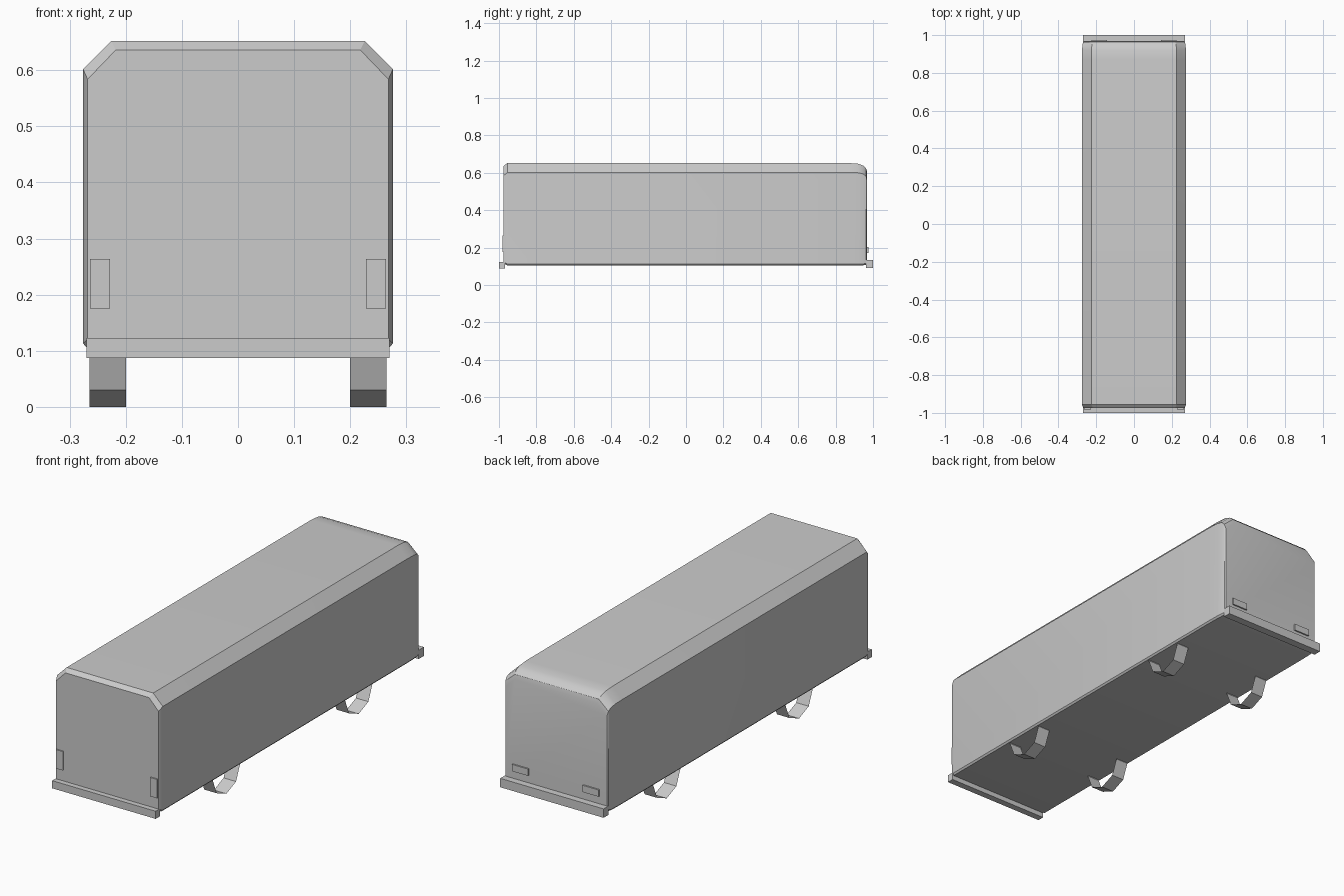
import bpy, bmesh
from math import radians
from mathutils import Matrix

cube = bpy.data.objects.get("Cube")
if cube:
    bpy.data.objects.remove(cube, do_unlink=True)

grey = bpy.data.materials.new("light grey")
grey.use_nodes = True
grey.diffuse_color = (0.6, 0.6, 0.6, 1)
grey.node_tree.nodes["Principled BSDF"].inputs["Base Color"].default_value = (0.6, 0.6, 0.6, 1)


def finish(name, bm, fix_normals=True):
    if fix_normals:
        bmesh.ops.recalc_face_normals(bm, faces=bm.faces)
    mesh = bpy.data.meshes.new(name)
    bm.to_mesh(mesh)
    bm.free()
    mesh.materials.append(grey)
    obj = bpy.data.objects.new(name, mesh)
    bpy.context.collection.objects.link(obj)
    return obj


def box(name, x, y, z):
    bm = bmesh.new()
    size = [r[1] - r[0] for r in (x, y, z)]
    mid = [(r[0] + r[1]) / 2 for r in (x, y, z)]
    bmesh.ops.create_cube(bm, size=1, matrix=Matrix.Translation(mid) @ Matrix.Diagonal((*size, 1)))
    return finish(name, bm)


# Body: chamfered section lofted from front to back, with a rounded rear roof
# station: y, half width, bottom, shoulder height, roof height
stations = [
    (-0.975, 0.268, 0.113, 0.584, 0.636),
    (-0.955, 0.276, 0.105, 0.602, 0.652),
    (0.87, 0.276, 0.105, 0.602, 0.652),
    (0.92, 0.275, 0.105, 0.600, 0.648),
    (0.948, 0.273, 0.105, 0.594, 0.638),
    (0.963, 0.269, 0.108, 0.580, 0.624),
    (0.968, 0.264, 0.113, 0.557, 0.605),
]
bm = bmesh.new()
rings = []
for y, w, bottom, shoulder, roof in stations:
    half = [(w - 0.007, bottom), (w, bottom + 0.008), (w, shoulder), (w - 0.05, roof)]
    section = half + [(-x, z) for x, z in reversed(half)]
    rings.append([bm.verts.new((x, y, z)) for x, z in section])
for a, b in zip(rings, rings[1:]):
    for i in range(len(a)):
        j = (i + 1) % len(a)
        bm.faces.new((a[i], a[j], b[j], b[i]))
bm.faces.new(rings[0])
bm.faces.new(rings[-1])
body = finish("body", bm)
bpy.context.view_layer.objects.active = body
body.select_set(True)
bpy.ops.object.shade_smooth_by_angle(angle=radians(28))
body.select_set(False)

# Bumpers
box("front_bumper", (-0.27, 0.27), (-1, -0.968), (0.087, 0.123))
box("rear_bumper", (-0.27, 0.27), (0.962, 1), (0.092, 0.134))

# Lamps and wheels on both sides
radius = 0.102
for side, s in (("left", 1), ("right", -1)):
    box(side + "_headlamp", sorted((s * 0.228, s * 0.264)), (-0.981, -0.97), (0.175, 0.264))
    box(side + "_tail_lamp", sorted((s * 0.143, s * 0.226)), (0.96, 0.975), (0.17, 0.202))
    for end, y in (("front", -0.465), ("rear", 0.522)):
        # Open eight-sided tube standing on a corner
        bm = bmesh.new()
        place = Matrix.Translation((s * 0.2325, y, radius)) @ Matrix.Rotation(radians(90), 4, "Y")
        bmesh.ops.create_cone(bm, cap_ends=False, segments=8, radius1=radius,
                              radius2=radius, depth=0.065, matrix=place)
        finish(f"{end}_{side}_wheel", bm, False)
